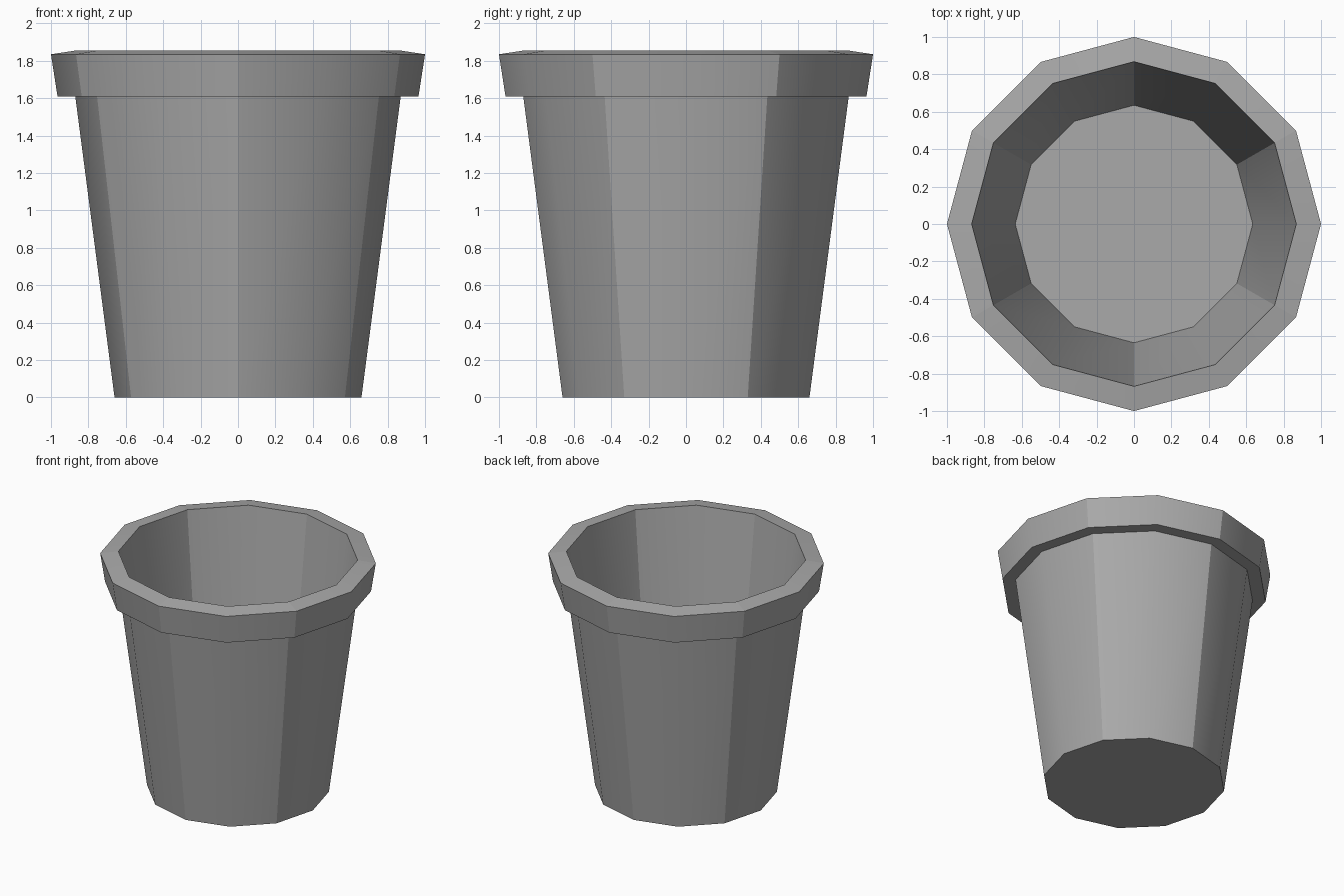
import bpy
import bmesh
from math import cos, sin, pi

cube = bpy.data.objects.get("Cube")
if cube:
    bpy.data.objects.remove(cube, do_unlink=True)

SIDES = 12

# Pot colour
grey = bpy.data.materials.new("plain grey")
grey.use_nodes = True
colour = (0.4, 0.4, 0.4, 1)
grey.diffuse_color = colour
grey.node_tree.nodes["Principled BSDF"].inputs["Base Color"].default_value = colour

# Radius and height, from the base up the outside, over the rim and down inside
profile = [
    (0.66, 0.0),     # base
    (0.87, 1.61),    # top of outer wall
    (0.965, 1.61),   # underside of collar
    (1.0, 1.835),    # outer rim
    (0.868, 1.855),  # inner rim
    (0.635, 0.04),   # inside floor
]


def lathe(name, points, material):
    """Turn a profile into a capped, faceted vessel."""
    bm = bmesh.new()
    rings = []
    for r, z in points:
        rings.append([bm.verts.new((r * cos(2 * pi * i / SIDES),
                                    r * sin(2 * pi * i / SIDES), z))
                      for i in range(SIDES)])
    for low, high in zip(rings, rings[1:]):
        for i in range(SIDES):
            j = (i + 1) % SIDES
            bm.faces.new((low[i], low[j], high[j], high[i]))
    bm.faces.new(rings[0][::-1])
    bm.faces.new(rings[-1])

    # Smooth shading, with hard rings and a hard upright at every other corner
    for face in bm.faces:
        face.smooth = True
    for ring in rings:
        for i in range(SIDES):
            bm.edges.get((ring[i], ring[(i + 1) % SIDES])).smooth = False
    for low, high in zip(rings, rings[1:]):
        for i in range(1, SIDES, 2):
            bm.edges.get((low[i], high[i])).smooth = False

    bm.normal_update()
    mesh = bpy.data.meshes.new(name)
    bm.to_mesh(mesh)
    bm.free()
    mesh.materials.append(material)
    obj = bpy.data.objects.new(name, mesh)
    bpy.context.collection.objects.link(obj)
    return obj


lathe("flower_pot", profile, grey)
